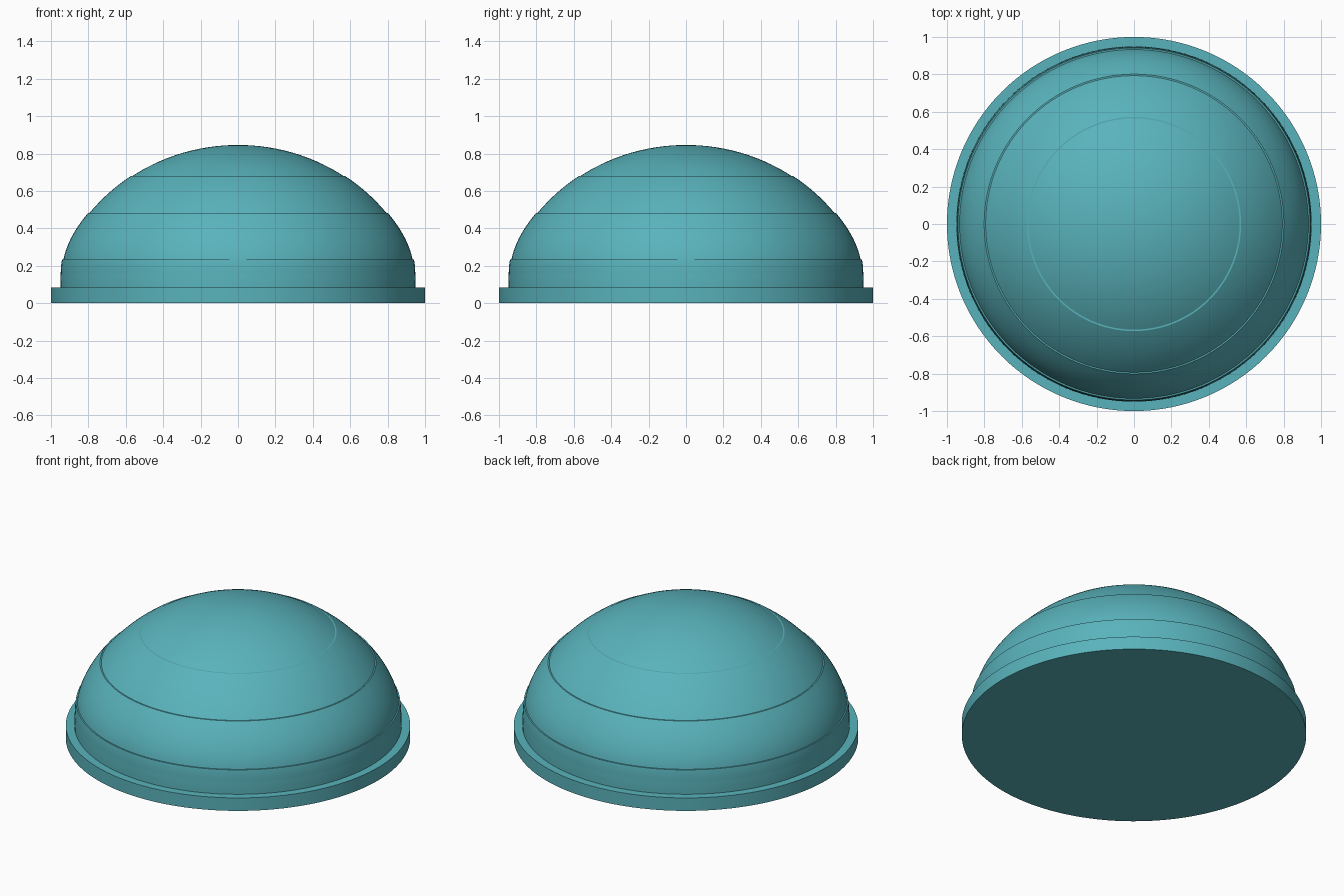
import bpy, bmesh
from math import sin, cos, pi, sqrt

if "Cube" in bpy.data.objects:
    bpy.data.objects.remove(bpy.data.objects["Cube"])

SEG = 128

mat = bpy.data.materials.new("teal")
mat.diffuse_color = (0.1, 0.45, 0.5, 1)
mat.use_nodes = True
mat.node_tree.nodes["Principled BSDF"].inputs["Base Color"].default_value = mat.diffuse_color


def lathe(name, profile):
    """Revolve an (r, z) profile around the z axis."""
    bm = bmesh.new()
    verts = [bm.verts.new((r, 0, z)) for r, z in profile]
    edges = [bm.edges.new(p) for p in zip(verts, verts[1:])]
    bmesh.ops.spin(bm, geom=verts + edges, cent=(0, 0, 0), axis=(0, 0, 1),
                   angle=2 * pi, steps=SEG, use_merge=False)
    bmesh.ops.remove_doubles(bm, verts=bm.verts[:], dist=1e-5)
    bmesh.ops.recalc_face_normals(bm, faces=bm.faces[:])
    me = bpy.data.meshes.new(name)
    bm.to_mesh(me)
    bm.free()
    ob = bpy.data.objects.new(name, me)
    bpy.context.collection.objects.link(ob)
    me.materials.append(mat)
    bpy.ops.object.select_all(action='DESELECT')
    ob.select_set(True)
    bpy.context.view_layer.objects.active = ob
    bpy.ops.object.shade_smooth_by_angle(angle=0.44)
    return ob


def hermite(p0, p1, d0, d1, t, h):
    return ((2*t**3 - 3*t**2 + 1) * p0 + (t**3 - 2*t**2 + t) * h * d0
            + (3*t**2 - 2*t**3) * p1 + (t**3 - t**2) * h * d1)


# Flat base flange
lathe("base_flange", [(0, 0), (1, 0), (1, 0.083), (0.94, 0.083)])

# Dome radius by height: steep lower wall, spherical crown
TOP, R = 0.846, 1.057


def radius(z):
    if z >= 0.483:
        return sqrt(max(0, R**2 - (z - TOP + R)**2))
    if z >= 0.235:
        return hermite(0.937, 0.797, -0.23, -0.873, (z - 0.235) / 0.248, 0.248)
    return hermite(0.95, 0.937, 0, -0.23, (z - 0.083) / 0.152, 0.152)


# Stacked bands, each stepped slightly in from the one below
levels = [0.083, 0.235, 0.483, 0.68, TOP]
STEP = 0.004
profile = []
for i, (lo, hi) in enumerate(zip(levels, levels[1:])):
    last = hi == TOP
    n = 16
    for k in range(n + 1):
        t = k / n
        z = lo + (hi - lo) * (sin(t * pi / 2) if last else t)
        r = radius(z)
        if r > 0:
            # lower rim pulled in, upper rim pushed out
            r += 0 if last and k else STEP * (max(0, 2*t - 1) if not last else 0)
            r -= STEP * max(0, 1 - 2*t) if i else 0
        profile.append((max(r, 0), z))
lathe("stepped_dome", profile)
